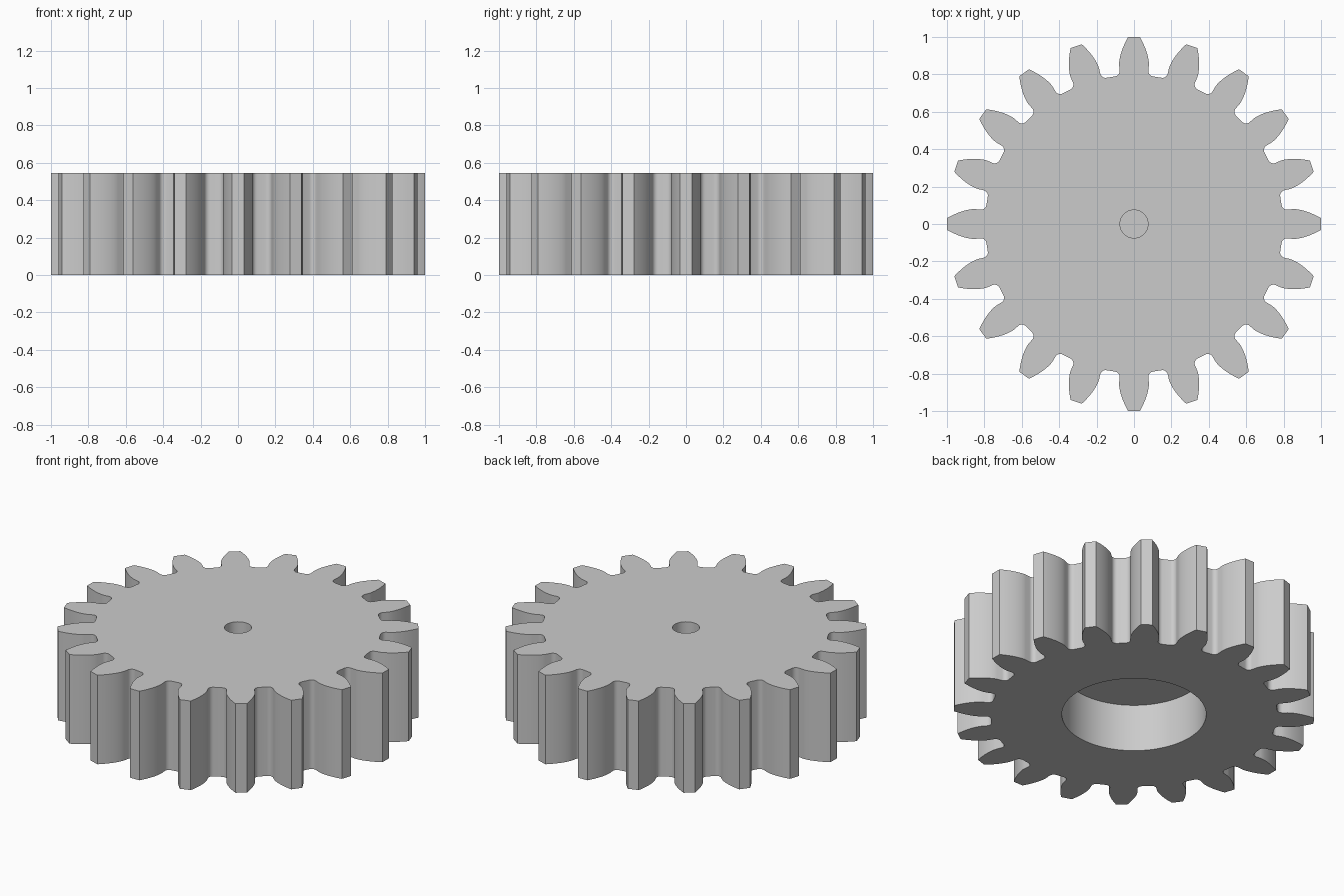
import bpy, bmesh, math

cube = bpy.data.objects.get("Cube")
if cube:
    bpy.data.objects.remove(cube, do_unlink=True)

# Proportions of a standard spur gear
TEETH = 20
TIP = 1.0
MODULE = TIP / (TEETH / 2 + 1)
PITCH = MODULE * TEETH / 2
ROOT = PITCH - 1.25 * MODULE
PRESSURE = math.radians(20)
BASE = PITCH * math.cos(PRESSURE)
HEIGHT = 0.545
RECESS_RADIUS, RECESS_DEPTH = 0.40, 0.29
HOLE_RADIUS, HOLE_FLOOR = 0.075, 0.31
FILLET = 0.028


def involute(a):
    return math.tan(a) - a


def half_tooth():
    """(radius, angle from tooth centre) from the root up to the tip."""
    base_angle = math.pi / (2 * TEETH) + involute(PRESSURE)
    pts = []
    # Root fillet: quarter arc from the root circle into the radial flank
    for i in range(7):
        t = math.pi / 2 * i / 6
        r = ROOT + FILLET * (1 - math.cos(t))
        pts.append((r, base_angle + FILLET * (1 - math.sin(t)) / r))
    # Involute flank
    for i in range(11):
        r = BASE + (TIP - BASE) * i / 10
        pts.append((r, base_angle - involute(math.acos(BASE / r))))
    return pts


def gear_outline():
    half = half_tooth()
    tooth = [(r, -a) for r, a in half] + [(r, a) for r, a in reversed(half)]
    out = []
    for k in range(TEETH):
        centre = 2 * math.pi * k / TEETH
        out += [(r * math.cos(centre + a), r * math.sin(centre + a)) for r, a in tooth]
    return out


def circle(radius, count):
    return [(radius * math.cos(2 * math.pi * i / count),
             radius * math.sin(2 * math.pi * i / count)) for i in range(count)]


bm = bmesh.new()


def ring(points, z):
    return [bm.verts.new((x, y, z)) for x, y in points]


def wall(lower, upper):
    n = len(lower)
    for i in range(n):
        j = (i + 1) % n
        bm.faces.new((lower[i], lower[j], upper[j], upper[i]))


def ring_edges(verts):
    return [bm.edges.get((v, verts[(i + 1) % len(verts)])) for i, v in enumerate(verts)]


def cap(outer, inner, normal):
    bmesh.ops.triangle_fill(bm, edges=ring_edges(outer) + ring_edges(inner),
                            use_beauty=True, normal=normal)


# Toothed rim
outline = gear_outline()
outer_low, outer_high = ring(outline, 0), ring(outline, HEIGHT)
wall(outer_low, outer_high)

# Wide recess underneath
recess_low = ring(circle(RECESS_RADIUS, 96), 0)
recess_high = ring(circle(RECESS_RADIUS, 96), RECESS_DEPTH)
wall(recess_low, recess_high)
bm.faces.new(recess_high)

# Blind shaft hole on top
hole_low = ring(circle(HOLE_RADIUS, 48), HOLE_FLOOR)
hole_high = ring(circle(HOLE_RADIUS, 48), HEIGHT)
wall(hole_low, hole_high)
bm.faces.new(hole_low)

# Flat end faces
cap(outer_low, recess_low, (0, 0, -1))
cap(outer_high, hole_high, (0, 0, 1))
bmesh.ops.recalc_face_normals(bm, faces=bm.faces)

mesh = bpy.data.meshes.new("spur_gear")
bm.to_mesh(mesh)
bm.free()
gear = bpy.data.objects.new("spur_gear", mesh)
bpy.context.collection.objects.link(gear)

# Plain grey material
grey = bpy.data.materials.new("plain_grey")
grey.use_nodes = True
colour = (0.6, 0.6, 0.6, 1)
grey.diffuse_color = colour
grey.node_tree.nodes["Principled BSDF"].inputs["Base Color"].default_value = colour
mesh.materials.append(grey)

# Smooth curved flanks, crisp edges
bpy.ops.object.select_all(action='DESELECT')
gear.select_set(True)
bpy.context.view_layer.objects.active = gear
bpy.ops.object.shade_smooth_by_angle(angle=math.radians(30))
